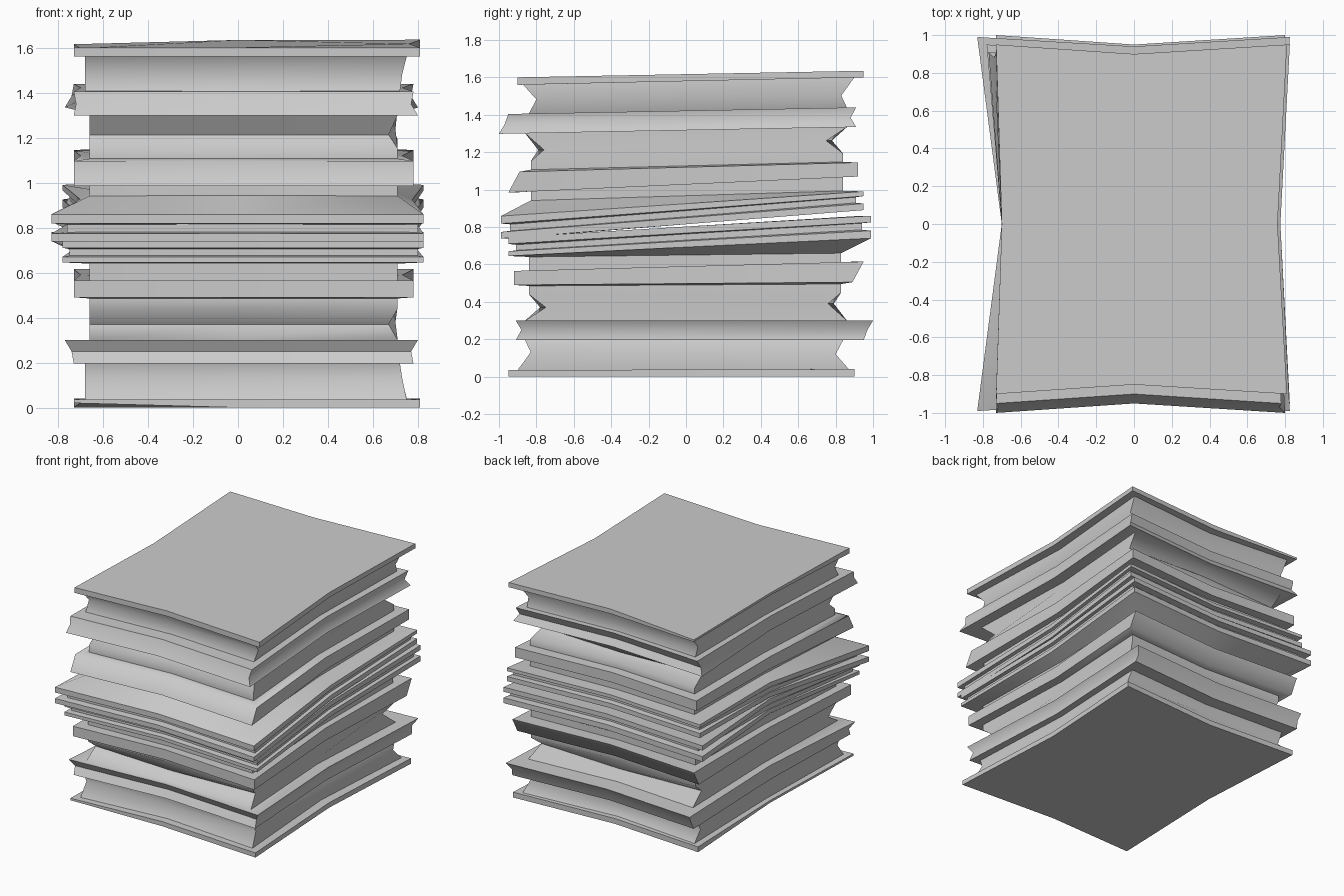
import bpy
import bmesh
import math

default_cube = bpy.data.objects.get("Cube")
if default_cube:
    bpy.data.objects.remove(default_cube, do_unlink=True)

# Material
grey = bpy.data.materials.new("plain_grey")
grey.use_nodes = True
colour = (0.6, 0.6, 0.6, 1)
grey.diffuse_color = colour
grey.node_tree.nodes["Principled BSDF"].inputs["Base Color"].default_value = colour

BACK_TOP = 1.635
TILT = 0.019


def ring(front, back, left, right, z_front, z_back,
         left_back=None, bow=0.05, left_mid=-0.70, lift=0):
    """One eight-point outline: four corners and four inward-bowed edge middles."""
    if left_back is None:
        left_back = left
    z_mid = (z_front + z_back) / 2
    return [
        (left, front, z_front + lift),
        (0, front + bow, z_front),
        (right, front, z_front),
        (right - bow, 0, z_mid),
        (right, back, z_back),
        (0, back - bow, z_back),
        (left_back, back, z_back),
        (left_mid, 0, z_mid + lift),
    ]


def groove_ring(front, back, left, right, z_front, z_back, bow=0.03):
    """Recessed outline between two bands."""
    return ring(front, back, left, right, z_front, z_back,
                bow=bow, left_mid=left + 0.02)


def bellows_rings():
    rings = []
    # base plate
    base = dict(front=-0.95, back=0.90, left=-0.73, right=0.81)
    rings.append(ring(**base, z_front=0, z_back=0, lift=0.02))
    rings.append(ring(**base, z_front=0.035, z_back=0.04))
    # first groove
    rings.append(groove_ring(-0.90, 0.87, -0.68, 0.75, 0.035, 0.04, 0.06))
    rings.append(groove_ring(-0.83, 0.80, -0.68, 0.73, 0.13, 0.12, 0.01))
    rings.append(groove_ring(-0.86, 0.84, -0.68, 0.72, 0.195, 0.195, 0.04))
    # low band with a pinched middle
    rings.append(ring(-0.91, 0.95, -0.73, 0.78, 0.195, 0.195))
    rings.append(ring(-0.88, 0.97, -0.74, 0.77, 0.25, 0.25, left_back=-0.72))
    rings.append(ring(-0.91, 1.0, -0.77, 0.80, 0.30, 0.30, left_back=-0.73))
    # second groove
    rings.append(groove_ring(-0.86, 0.86, -0.66, 0.71, 0.30, 0.30, 0.05))
    rings.append(groove_ring(-0.75, 0.76, -0.66, 0.67, 0.37, 0.39, -0.03))
    rings.append(groove_ring(-0.84, 0.83, -0.66, 0.71, 0.44, 0.45, 0.04))
    rings.append(groove_ring(-0.84, 0.83, -0.66, 0.71, 0.485, 0.495, 0.04))
    # middle band
    rings.append(ring(-0.92, 0.89, -0.73, 0.78, 0.49, 0.505))
    rings.append(ring(-0.92, 0.95, -0.73, 0.78, 0.565, 0.615))
    # third groove
    rings.append(groove_ring(-0.84, 0.83, -0.66, 0.71, 0.565, 0.61))
    rings.append(groove_ring(-0.84, 0.83, -0.66, 0.71, 0.64, 0.66))
    # two thin lips with a notch between them
    lip = dict(front=-0.95, back=0.99, left=-0.78, right=0.825, left_back=-0.83)
    notch = dict(front=-0.91, back=0.94, left=-0.75, right=0.80, left_back=-0.76)
    rings.append(ring(**lip, z_front=0.645, z_back=0.74))
    rings.append(ring(**lip, z_front=0.67, z_back=0.78))
    rings.append(ring(**notch, z_front=0.675, z_back=0.785))
    rings.append(ring(**notch, z_front=0.705, z_back=0.82))
    rings.append(ring(**lip, z_front=0.71, z_back=0.825))
    rings.append(ring(**lip, z_front=0.745, z_back=0.86))
    return rings


def turn_over(point):
    """Half turn about the x axis, settled at a slight lean."""
    x, y, z = point
    y = -y
    return (x, y, BACK_TOP - z + TILT * (y - 0.94))


def keep(point):
    return point


def build_bellows(name, place):
    bm = bmesh.new()
    loops = [[bm.verts.new(place(p)) for p in points] for points in bellows_rings()]
    for lower, upper in zip(loops, loops[1:]):
        for i in range(len(lower)):
            j = (i + 1) % len(lower)
            bm.faces.new((lower[i], lower[j], upper[j], upper[i]))
    # closed ends
    bm.faces.new(loops[0][::-1])
    bm.faces.new(loops[-1])
    bmesh.ops.recalc_face_normals(bm, faces=bm.faces)
    mesh = bpy.data.meshes.new(name)
    bm.to_mesh(mesh)
    bm.free()
    mesh.materials.append(grey)
    obj = bpy.data.objects.new(name, mesh)
    bpy.context.collection.objects.link(obj)
    # smooth grooves, crisp rims and corners
    bpy.ops.object.select_all(action="DESELECT")
    obj.select_set(True)
    bpy.context.view_layer.objects.active = obj
    bpy.ops.object.shade_smooth_by_angle(angle=math.radians(55))
    return obj


build_bellows("lower_bellows", keep)
build_bellows("upper_bellows", turn_over)
